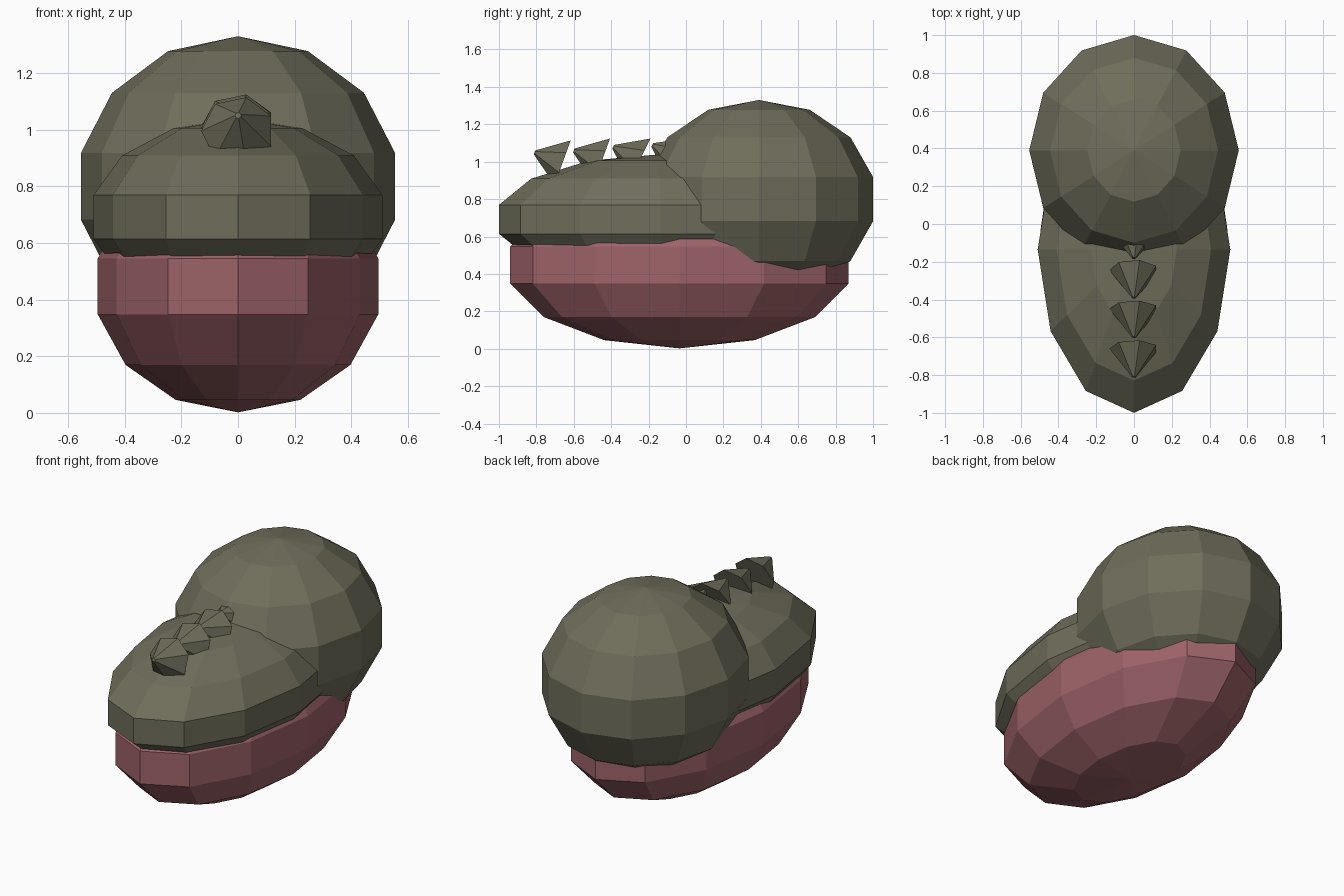
import bpy, bmesh
from math import radians, sin, cos
from mathutils import Matrix, Vector

if "Cube" in bpy.data.objects:
    bpy.data.objects.remove(bpy.data.objects["Cube"])


def material(name, color):
    m = bpy.data.materials.new(name)
    m.diffuse_color = (*color, 1)
    m.use_nodes = True
    m.node_tree.nodes["Principled BSDF"].inputs["Base Color"].default_value = m.diffuse_color
    return m


GREEN = material("olive_skin", (0.16, 0.155, 0.105))
PINK = material("pink_flesh", (0.34, 0.125, 0.14))


def finish(name, bm, mat):
    me = bpy.data.meshes.new(name)
    bm.to_mesh(me)
    bm.free()
    me.materials.append(mat)
    ob = bpy.data.objects.new(name, me)
    bpy.context.collection.objects.link(ob)
    return ob


def ellipsoid(name, center, radii, mat):
    """Flat-shaded 12 x 7 ellipsoid."""
    bm = bmesh.new()
    mtx = Matrix.Translation(center) @ Matrix.Diagonal((*radii, 1))
    bmesh.ops.create_uvsphere(bm, u_segments=12, v_segments=7, radius=1, matrix=mtx)
    return finish(name, bm, mat)


def spike(name, tip_y, tip_z, tilt, mat, length=0.16):
    """Seven-sided cone pointing forward, tip raised by the tilt."""
    t = radians(tilt)
    axis = Vector((0, -cos(t), sin(t)))
    mid = Vector((0, tip_y, tip_z)) - axis * length / 2
    bm = bmesh.new()
    mtx = (Matrix.Translation(mid) @ Matrix.Rotation(radians(90) - t, 4, 'X')
           @ Matrix.Rotation(radians(-13), 4, 'Z'))
    bmesh.ops.create_cone(bm, cap_ends=True, segments=7, radius1=0.13,
                          radius2=0.011, depth=length, matrix=mtx)
    return finish(name, bm, mat)


# Main masses: rear bulb, upper half and lower half
ellipsoid("rear_bulb", (0, 0.39, 0.80), (0.569, 0.626, 0.53), GREEN)
ellipsoid("upper_shell", (0, -0.135, 0.692), (0.523, 0.887, 0.348), GREEN)
ellipsoid("lower_shell", (0, -0.035, 0.447), (0.508, 0.928, 0.445), PINK)

# Row of ridge spikes along the top
for i, (y, z, tilt) in enumerate([(-0.81, 1.05, 20), (-0.60, 1.06, 20),
                                  (-0.39, 1.08, 26), (-0.18, 1.09, 28)]):
    spike(f"ridge_spike_{i + 1}", y, z, tilt, GREEN)
